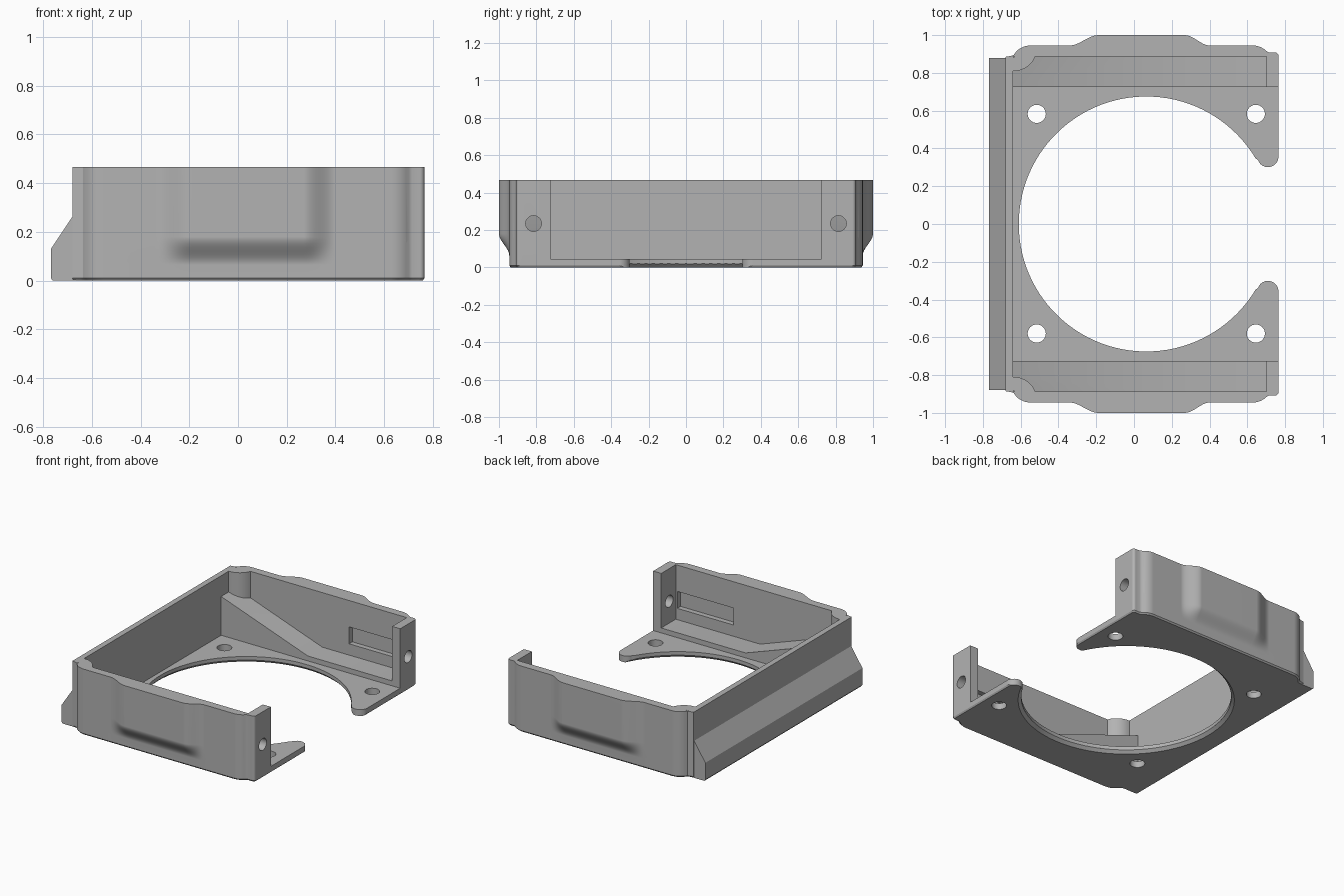
import bpy, bmesh, math
from mathutils import Vector

cube = bpy.data.objects.get("Cube")
if cube:
    bpy.data.objects.remove(cube, do_unlink=True)

HEIGHT, FLOOR = 0.467, 0.045

grey = bpy.data.materials.new("plain grey")
grey.use_nodes = True
colour = (0.45, 0.45, 0.45, 1)
grey.diffuse_color = colour
grey.node_tree.nodes["Principled BSDF"].inputs["Base Color"].default_value = colour


def loft(name, rings):
    """Closed solid through rings that have equal point counts."""
    bm = bmesh.new()
    loops = [[bm.verts.new(p) for p in ring] for ring in rings]
    for low, high in zip(loops, loops[1:]):
        for i in range(len(low)):
            j = (i + 1) % len(low)
            bm.faces.new((low[i], low[j], high[j], high[i]))
    bm.faces.new(loops[0][::-1])
    bm.faces.new(loops[-1])
    bmesh.ops.recalc_face_normals(bm, faces=bm.faces)
    mesh = bpy.data.meshes.new(name)
    bm.to_mesh(mesh)
    bm.free()
    mesh.materials.append(grey)
    obj = bpy.data.objects.new(name, mesh)
    bpy.context.collection.objects.link(obj)
    return obj


def prism(name, points, start, end, axis="z"):
    """Extrude a 2D outline along z (points xy), y (points xz) or x (points yz)."""
    place = {"z": lambda p, d: (p[0], p[1], d),
             "y": lambda p, d: (p[0], d, p[1]),
             "x": lambda p, d: (d, p[0], p[1])}[axis]
    return loft(name, [[place(p, d) for p in points] for d in (start, end)])


def arc(cx, cy, r, a, b, n):
    return [(cx + r * math.cos(math.radians(a + (b - a) * i / n)),
             cy + r * math.sin(math.radians(a + (b - a) * i / n))) for i in range(n + 1)]


def box(x0, x1, y0, y1):
    return [(x0, y0), (x1, y0), (x1, y1), (x0, y1)]


def combine(body, tool, operation):
    mod = body.modifiers.new(operation.lower(), "BOOLEAN")
    mod.operation, mod.object, mod.solver = operation, tool, "EXACT"
    bpy.context.view_layer.objects.active = body
    bpy.ops.object.modifier_apply(modifier=mod.name)
    bpy.data.objects.remove(tool, do_unlink=True)


def smooth(t):
    t = max(0, min(1, t))
    return t * t * (3 - 2 * t)


def outline(z, bulge, inset=0):
    """Footprint whose long sides swell outward by the bulge amount."""
    side = [(-0.68, 0.885), (-0.65, 0.89)] + arc(-0.55, 0.845, 0.1, 150, 90, 6)
    for start, end in ((-0.34, -0.19), (0.27, 0.4)):
        side += [(start + (end - start) * i / 10, 0.945) for i in range(11)]
    side += arc(0.63, 0.845, 0.1, 90, 45, 5) + [(0.715, 0.908)]
    side += arc(0.747, 0.89, 0.018, 90, 0, 4)
    pts = []
    for x, y in side:
        swell = smooth((x + 0.34) / 0.15) * smooth((0.4 - x) / 0.13)
        pts.append((x, y + 0.055 * bulge * swell))
    pts += [(x, -y) for x, y in reversed(pts)]
    return [(x * (1 - inset), y * (1 - inset), z) for x, y in pts]


# Solid body with side bulges that fade out near the bottom
levels = [0.01, 0.065] + [0.065 + 0.115 * i / 8 for i in range(1, 9)] + [HEIGHT]
rings = [outline(0, 0, 0.009)]
rings += [outline(z, smooth((z - 0.065) / 0.115)) for z in levels]
body = loft("fan_bracket", rings)

# Sloped rib along the closed end
rib = [(-0.66, 0), (-0.76, 0), (-0.768, 0.01), (-0.768, 0.13), (-0.675, 0.27), (-0.66, 0.27)]
combine(body, prism("end_rib", rib, -0.88, 0.88, "y"), "UNION")

# Main cavity, open at one end
combine(body, prism("cavity_cutter", box(-0.64, 1, -0.725, 0.725), FLOOR, 1), "DIFFERENCE")

# Side pockets above the sloping ledges, wall slots and end tab holes
pocket = [(-0.64, 0.32), (0.04, 0.08), (0.702, 0.08), (0.702, 1), (-0.64, 1)]
for s in (1, -1):
    combine(body, prism("pocket_cutter", pocket, s * 0.7, s * 0.888, "y"), "DIFFERENCE")
    combine(body, prism("slot_cutter", box(0.25, 0.69, 0.16, 0.28), s * 0.85, s * 0.925, "y"), "DIFFERENCE")
    combine(body, prism("tab_hole_cutter", arc(s * 0.815, 0.235, 0.042, 0, 348.75, 31),
                        0.6, 0.9, "x"), "DIFFERENCE")

# Round opening in the floor, leaving two rounded finger tips
upper_tip = arc(0.709, 0.357, 0.056, 360, 200, 12)
opening = [(1, 0.357)] + upper_tip + arc(0.065, 0, 0.675, 31, 329, 90)
opening += [(x, -y) for x, y in reversed(upper_tip)] + [(1, -0.357)]
combine(body, prism("opening_cutter", opening, -0.1, 0.06), "DIFFERENCE")

# Chamfer under the opening
cone = [[(x, y, z) for x, y in arc(0.065, 0, r, 0, 356.25, 95)]
        for r, z in ((0.705, -0.01), (0.675, 0.02))]
combine(body, loft("chamfer_cutter", cone), "DIFFERENCE")

# Four mounting holes through the floor
for x in (-0.515, 0.645):
    for y in (-0.58, 0.583):
        combine(body, prism("mount_hole_cutter", arc(x, y, 0.048, 0, 348.75, 31),
                            -0.1, 0.07), "DIFFERENCE")

# Rounded inner corners at the closed end
for s in (1, -1):
    curve = arc(-0.635, 0.93, 0.12, 270, 340, 10)
    corner = [(-0.66, 0.81)] + curve + [(-0.53, 0.905), (-0.66, 0.88)]
    boss = prism("corner_boss", [(x, s * y) for x, y in corner], 0.2, HEIGHT)
    combine(body, boss, "UNION")

# Smooth shading with crisp edges
bpy.ops.object.select_all(action="DESELECT")
body.select_set(True)
bpy.context.view_layer.objects.active = body
bpy.ops.object.shade_smooth_by_angle(angle=math.radians(30))
weighted = body.modifiers.new("weighted normals", "WEIGHTED_NORMAL")
weighted.keep_sharp = True
